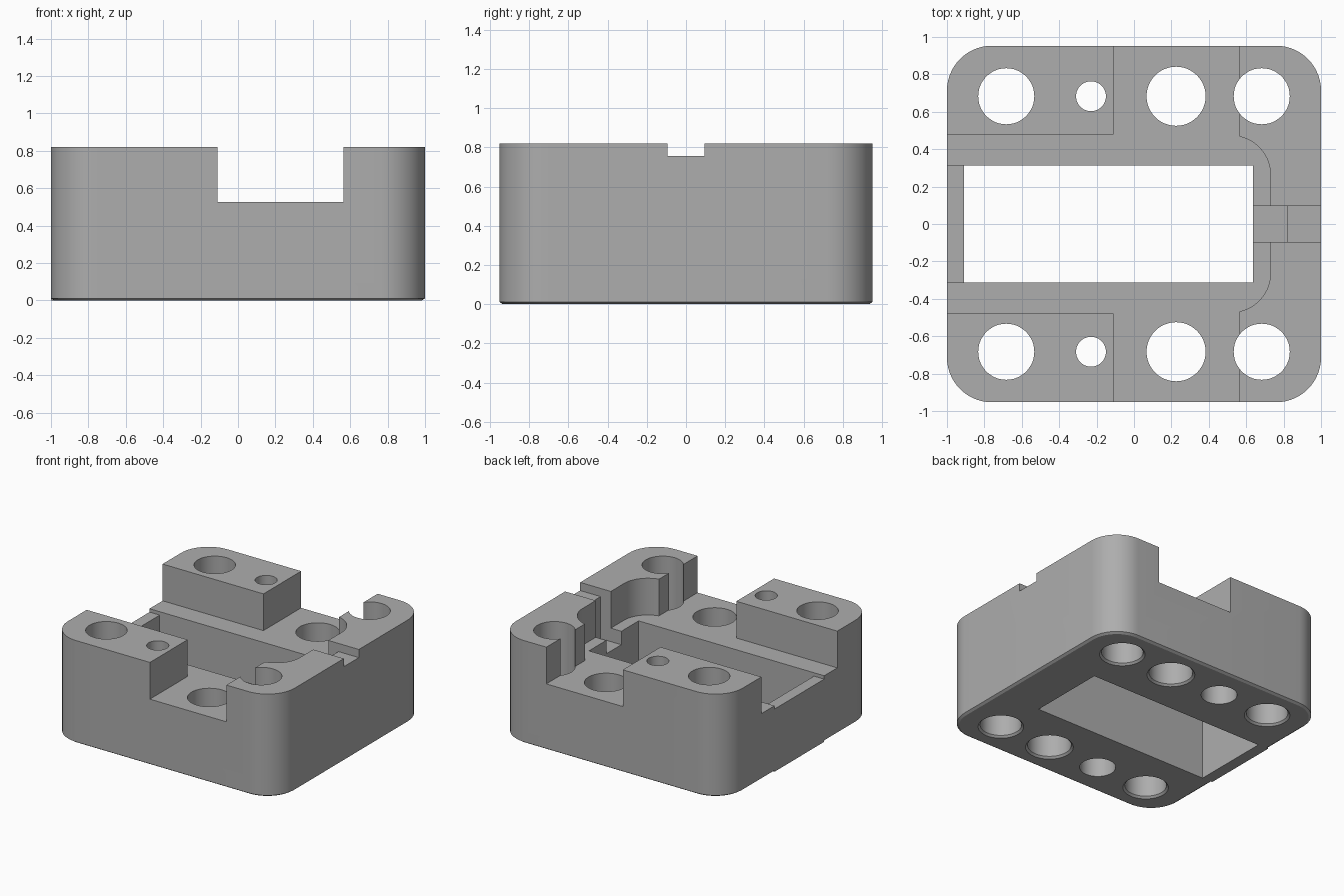
import bpy, bmesh, math

cube = bpy.data.objects.get("Cube")
if cube:
    bpy.data.objects.remove(cube, do_unlink=True)

HX, HY, TOP, FLOOR = 1.0, 0.953, 0.82, 0.527

grey = bpy.data.materials.new("plain grey")
grey.use_nodes = True
colour = (0.42, 0.42, 0.42, 1)
grey.diffuse_color = colour
grey.node_tree.nodes["Principled BSDF"].inputs["Base Color"].default_value = colour


def loft(name, rings):
    """Closed solid through (outline, z) rings with equal point counts."""
    bm = bmesh.new()
    loops = [[bm.verts.new((x, y, z)) for x, y in outline] for outline, z in rings]
    bm.faces.new(loops[0])
    bm.faces.new(loops[-1])
    n = len(loops[0])
    for a, b in zip(loops, loops[1:]):
        for i in range(n):
            j = (i + 1) % n
            bm.faces.new((a[i], a[j], b[j], b[i]))
    bmesh.ops.recalc_face_normals(bm, faces=bm.faces)
    mesh = bpy.data.meshes.new(name)
    bm.to_mesh(mesh)
    bm.free()
    mesh.materials.append(grey)
    ob = bpy.data.objects.new(name, mesh)
    bpy.context.collection.objects.link(ob)
    return ob


def rect(x0, x1, y0, y1):
    return [(x0, y0), (x1, y0), (x1, y1), (x0, y1)]


def arc(cx, cy, r, start, end, steps):
    return [(cx + r * math.cos(math.radians(start + (end - start) * i / steps)),
             cy + r * math.sin(math.radians(start + (end - start) * i / steps)))
            for i in range(steps + 1)]


def circle(cx, cy, r):
    return arc(cx, cy, r, 0, 360, 48)[:-1]


def rounded(inset, r=0.24):
    """Rounded rectangle of the block, pulled in by inset."""
    pts = []
    for k, (sx, sy) in enumerate([(1, 1), (-1, 1), (-1, -1), (1, -1)]):
        pts += arc(sx * (HX - r), sy * (HY - r), r - inset, k * 90, k * 90 + 90, 14)
    return pts


def cut(target, cutter):
    mod = target.modifiers.new("cut", "BOOLEAN")
    mod.operation = "DIFFERENCE"
    mod.solver = "EXACT"
    mod.object = cutter
    bpy.context.view_layer.update()
    deps = bpy.context.evaluated_depsgraph_get()
    mesh = bpy.data.meshes.new_from_object(target.evaluated_get(deps))
    target.modifiers.clear()
    target.data = mesh
    bpy.data.objects.remove(cutter, do_unlink=True)


# Block with a small chamfer round the underside
body = loft("body", [(rounded(0.018), 0), (rounded(0), 0.012), (rounded(0), TOP)])

# Cross channel, side opening and round-cornered pocket
half = [(0.73, 0.0)] + arc(0.52, 0.262, 0.21, 0, 77.6, 12) + [
    (0.565, 1.2), (-0.11, 1.2), (-0.11, 0.478), (-1.2, 0.478)]
pocket = half + [(x, -y) for x, y in reversed(half[1:])]
cut(body, loft("pocket_cutter", [(pocket, FLOOR), (pocket, 1.2)]))

# Rectangular opening, open at one end
opening = rect(-1.2, 0.637, -0.313, 0.313)
cut(body, loft("opening_cutter", [(opening, -0.2), (opening, 1.3)]))

# Deep slot behind the end wall and shallow notch across its top
for x0, x1, z in [(0.5, 0.82, 0.42), (0.75, 1.2, 0.755)]:
    outline = rect(x0, x1, -0.095, 0.095)
    cut(body, loft("slot_cutter", [(outline, z), (outline, 1.25)]))

# Holes as (radius, height) rings, in mirrored rows
def chamfered(r):
    return [(r + 0.03, -0.015), (r, 0.015), (r, 1.1)]

holes = {
    -0.683: chamfered(0.15),
    -0.23: [(0.13, -0.1), (0.13, 0.5), (0.08, 0.5), (0.08, 1.1)],
    0.225: chamfered(0.158),
    0.683: chamfered(0.15),
}
for side in (-1, 1):
    for x, rings in holes.items():
        cut(body, loft("hole_cutter", [(circle(x, side * 0.683, r), z) for r, z in rings]))

# Thin plate closing the open end
strip = rect(-HX, -0.91, -0.313, 0.313)
plate = loft("end_plate", [(strip, 0), (strip, 0.5)])

# Smooth the curved walls, keep edges sharp
for ob in (body, plate):
    bpy.ops.object.select_all(action="DESELECT")
    ob.select_set(True)
    bpy.context.view_layer.objects.active = ob
    bpy.ops.object.shade_smooth_by_angle(angle=math.radians(30))
